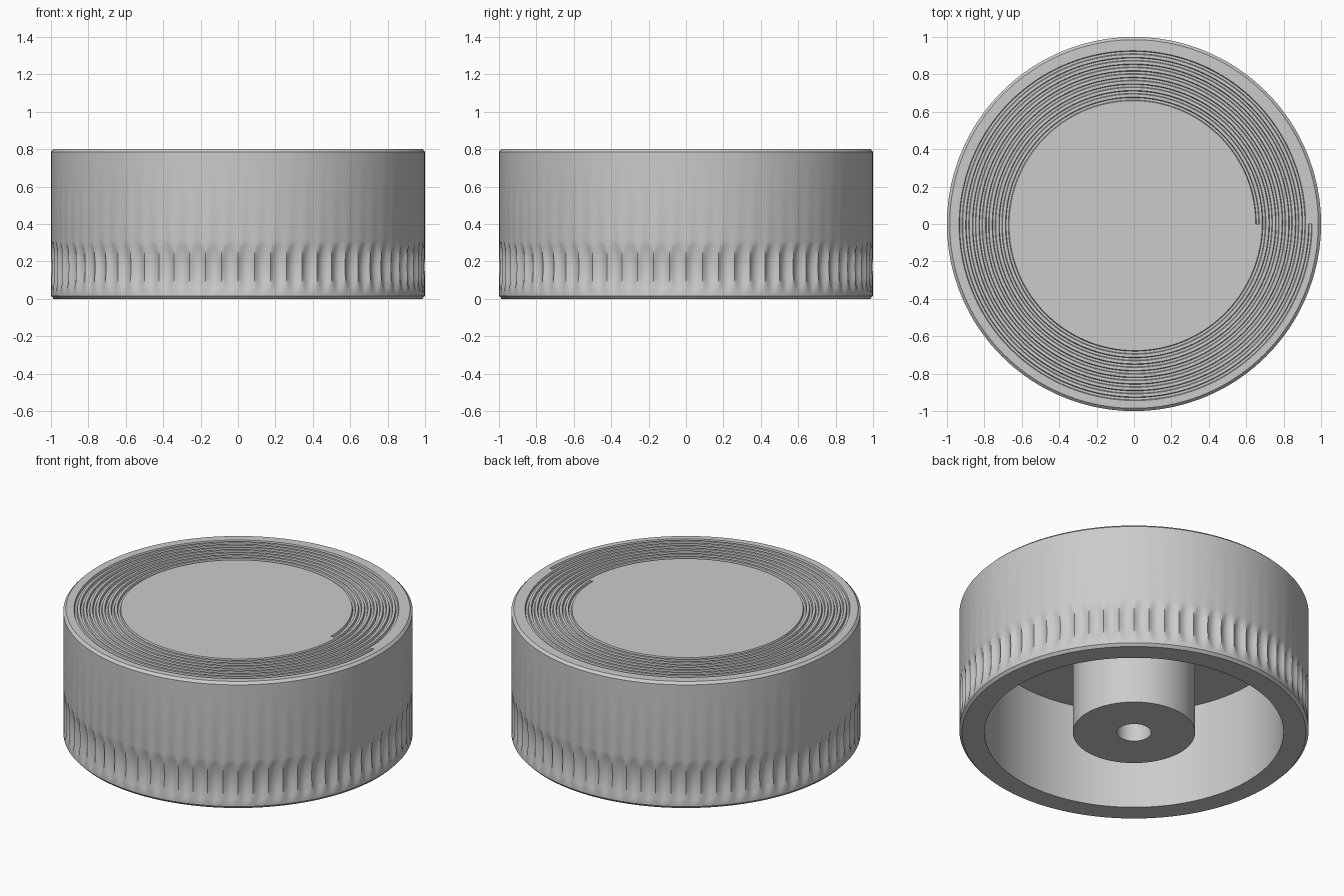
import bpy, bmesh, math

if "Cube" in bpy.data.objects:
    bpy.data.objects.remove(bpy.data.objects["Cube"])

FLUTES = 72
N = FLUTES * 6            # segments around the knob
TAU = 2 * math.pi
bm = bmesh.new()


def vert(r, a, z):
    return bm.verts.new((r * math.cos(a), r * math.sin(a), z))


def ring(radius, z):
    """Ring of vertices; radius is a number or a function of (index, z)."""
    return [vert(radius(i, z) if callable(radius) else radius, TAU * i / N, z)
            for i in range(N)]


def bridge(a, b):
    for i in range(N):
        j = (i + 1) % N
        bm.faces.new((a[i], a[j], b[j], b[i]))


# Grip dimples: shallow elongated scoops around the lower wall
ZC, HALF_H, DEPTH = 0.17, 0.14, 0.022


def fluted(i, z):
    u = ((i % 6) - 3) / 3 * 0.95
    v = (z - ZC) / HALF_H
    return 1 - DEPTH * max(0.0, 1 - u * u - v * v)


# Lathe profile: shaft hole, hub, hollow underside, rim, outer wall
profile = [(0.098, 0.5), (0.098, 0), (0.35, 0), (0.35, 0.63),
           (0.856, 0.63), (0.856, 0), (0.985, 0), (1, 0.016)]
profile += [(fluted, ZC + HALF_H * (k / 8 - 1)) for k in range(17)]
profile += [(1, 0.785), (0.985, 0.8)]
rings = [ring(r, z) for r, z in profile]
bm.faces.new(rings[0])
for a, b in zip(rings, rings[1:]):
    bridge(a, b)
rim = rings[-1]

# Top face with one continuous spiral groove
TURNS, R0, R1, TOP = 8, 0.66, 0.943, 0.8
section = [(-0.01, 0), (-0.006, -0.012), (0.006, -0.012), (0.01, 0)]
M = TURNS * N
spiral = []
for i in range(M + 1):
    r = R0 + (R1 - R0) * i / M
    spiral.append([vert(r + dr, TAU * i / N, TOP + dz) for dr, dz in section])
for i in range(M):
    a, b = spiral[i], spiral[i + 1]
    for k in range(3):
        bm.faces.new((a[k], a[k + 1], b[k + 1], b[k]))
    # land out to the next turn, or to the rim after the last turn
    if i + N < M:
        o0, o1 = spiral[i + N][0], spiral[i + N + 1][0]
    else:
        o0, o1 = rim[i % N], rim[(i + 1) % N]
    bm.faces.new((a[3], o0, o1, b[3]))
# groove end walls and the plain centre disc
bm.faces.new(spiral[0])
bm.faces.new(spiral[M])
bm.faces.new([spiral[0][3]] + [spiral[i][0] for i in range(N + 1)])

bmesh.ops.recalc_face_normals(bm, faces=bm.faces)
mesh = bpy.data.meshes.new("control_knob")
bm.to_mesh(mesh)
bm.free()
knob = bpy.data.objects.new("control_knob", mesh)
bpy.context.collection.objects.link(knob)
bpy.context.view_layer.objects.active = knob
knob.select_set(True)
bpy.ops.object.shade_smooth_by_angle(angle=math.radians(30))
